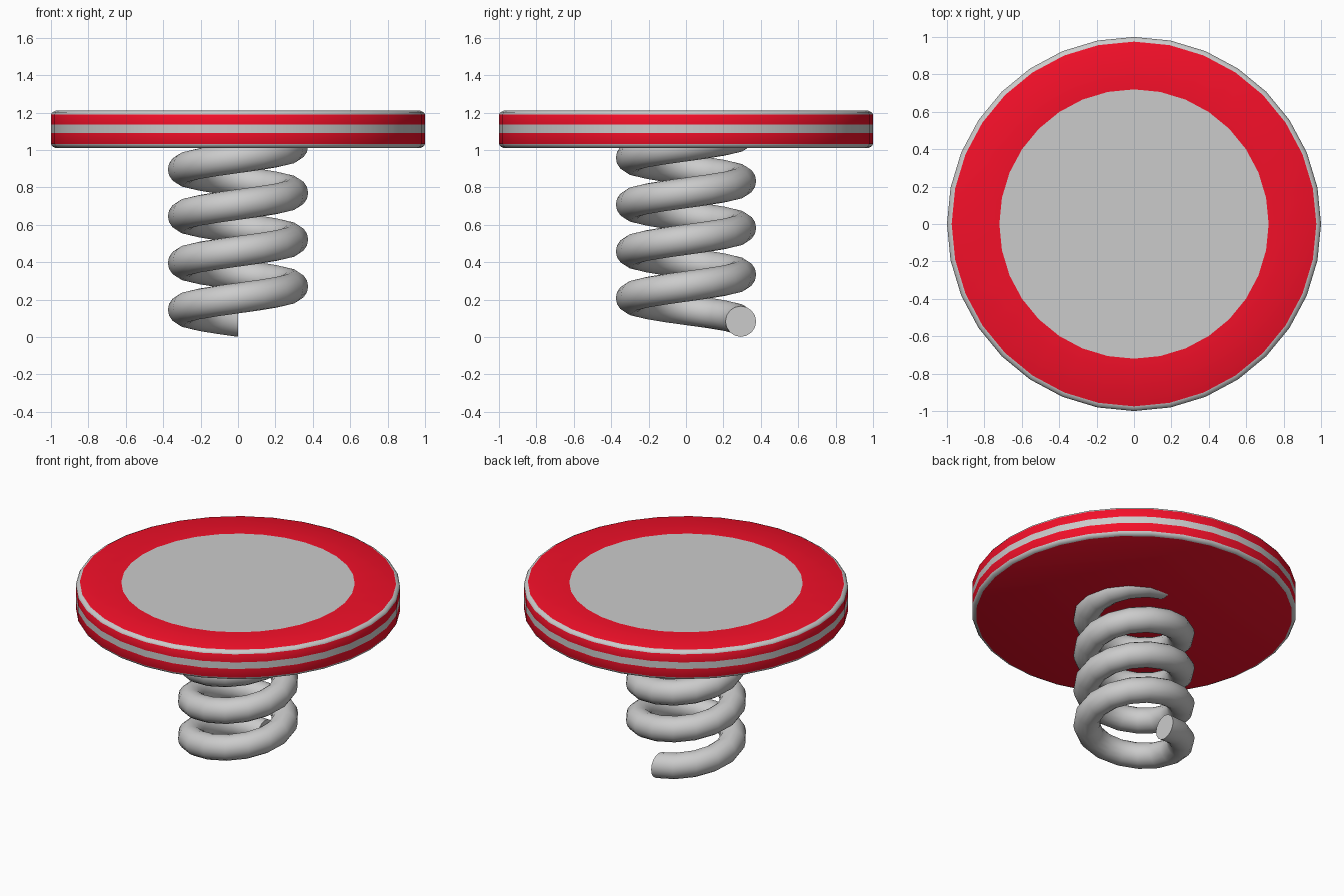
import bpy, bmesh
from math import pi, cos, sin, radians
from mathutils import Vector

if "Cube" in bpy.data.objects:
    bpy.data.objects.remove(bpy.data.objects["Cube"])

red = bpy.data.materials.new("red")
red.diffuse_color = (0.9, 0.005, 0.022, 1)
red.use_nodes = True
red.node_tree.nodes["Principled BSDF"].inputs["Base Color"].default_value = red.diffuse_color


def finish(bm, name, angle, mats=(None,)):
    bmesh.ops.recalc_face_normals(bm, faces=bm.faces)
    mesh = bpy.data.meshes.new(name)
    for m in mats:
        mesh.materials.append(m)
    bm.to_mesh(mesh)
    bm.free()
    obj = bpy.data.objects.new(name, mesh)
    bpy.context.collection.objects.link(obj)
    bpy.ops.object.select_all(action='DESELECT')
    obj.select_set(True)
    bpy.context.view_layer.objects.active = obj
    bpy.ops.object.shade_smooth_by_angle(angle=radians(angle))
    return obj


def ring(bm, r, z, n=32):
    return [bm.verts.new((r * cos(2 * pi * i / n), r * sin(2 * pi * i / n), z)) for i in range(n)]


def bridge(bm, a, b, mat=0):
    n = len(a)
    for i in range(n):
        bm.faces.new((a[i], a[(i + 1) % n], b[(i + 1) % n], b[i])).material_index = mat


# striped bounce pad: (radius, z, colour of the band below this ring: 0 grey, 1 red)
profile = [(0.72, 1.21, 1), (0.975, 1.21, 0), (0.992, 1.202, 0), (1.0, 1.19, 1),
           (1.0, 1.135, 0), (1.0, 1.09, 1), (1.0, 1.032, 0),
           (0.992, 1.018, 0), (0.975, 1.01, 1)]
bm = bmesh.new()
rings = [ring(bm, r, z) for r, z, _ in profile]
for k in range(len(rings) - 1):
    bridge(bm, rings[k], rings[k + 1], profile[k][2])
bm.faces.new(rings[0])
bm.faces.new(rings[-1]).material_index = 1
finish(bm, "bounce_pad", 40, (None, red))

# coil spring: round section swept along a helix, capped at both ends
TURNS, STEPS, SIDES = 4, 16, 16
COIL_R, WIRE_R, PITCH, START = 0.293, 0.082, 0.25, 0.083
bm = bmesh.new()
sections = []
for k in range(TURNS * STEPS + 1):
    a = pi / 2 + 2 * pi * k / STEPS
    out = Vector((cos(a), sin(a), 0))
    centre = out * COIL_R + Vector((0, 0, START + PITCH * k / STEPS))
    sections.append([bm.verts.new(centre + WIRE_R * (out * cos(2 * pi * j / SIDES)
                     + Vector((0, 0, sin(2 * pi * j / SIDES))))) for j in range(SIDES)])
for a, b in zip(sections, sections[1:]):
    bridge(bm, a, b)
bm.faces.new(sections[0])
bm.faces.new(sections[-1])
finish(bm, "coil_spring", 50)
